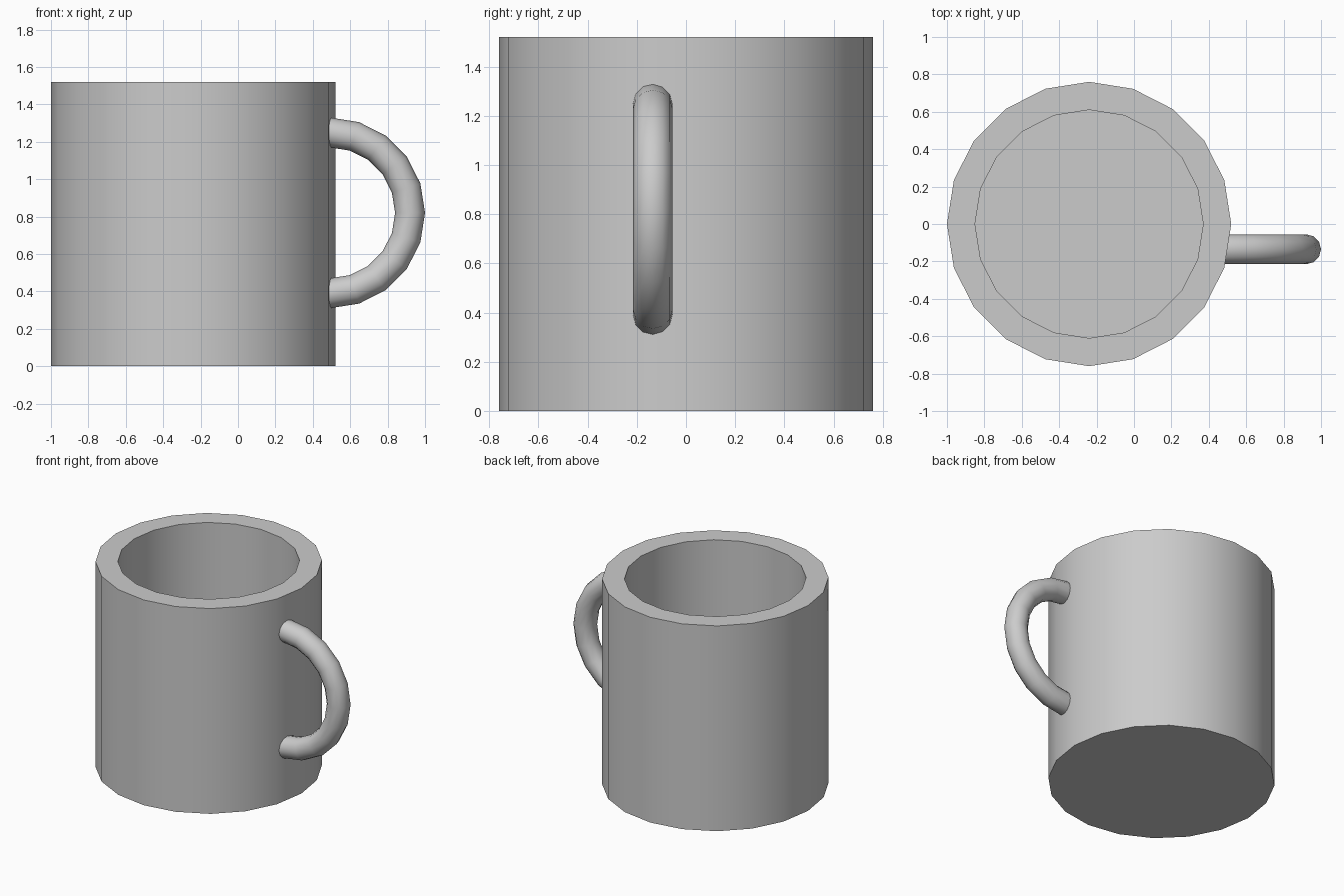
import bpy, bmesh
from math import radians
from mathutils import Matrix

cube = bpy.data.objects.get("Cube")
if cube:
    bpy.data.objects.remove(cube, do_unlink=True)

grey = bpy.data.materials.new("plain grey")
grey.use_nodes = True
colour = (0.6, 0.6, 0.6, 1)
grey.diffuse_color = colour
grey.node_tree.nodes["Principled BSDF"].inputs["Base Color"].default_value = colour


def loft(name, rings, sides):
    """Skin a closed, capped surface over rings given as (matrix, radius)."""
    bm = bmesh.new()
    loops = [bmesh.ops.create_circle(bm, segments=sides, radius=radius, matrix=matrix)["verts"]
             for matrix, radius in rings]
    for low, high in zip(loops, loops[1:]):
        for i in range(sides):
            j = (i + 1) % sides
            bm.faces.new((low[i], low[j], high[j], high[i]))
    bm.faces.new(loops[0])
    bm.faces.new(loops[-1])
    bmesh.ops.recalc_face_normals(bm, faces=bm.faces)
    mesh = bpy.data.meshes.new(name)
    bm.to_mesh(mesh)
    bm.free()
    mesh.materials.append(grey)
    obj = bpy.data.objects.new(name, mesh)
    bpy.context.collection.objects.link(obj)
    bpy.ops.object.select_all(action="DESELECT")
    obj.select_set(True)
    bpy.context.view_layer.objects.active = obj
    bpy.ops.object.shade_smooth_by_angle(angle=radians(40))
    return obj


# Thick-walled cup: outer wall, flat rim, inner wall and floor
radius, height, wall = 0.76, 1.52, 0.15
profile = [(radius, 0), (radius, height), (radius - wall, height), (radius - wall, wall)]
loft("cup_body", [(Matrix.Translation((-0.24, 0, z)), r) for r, z in profile], 20)

# Half-ring handle, its ends running into the cup wall
bend, tube = 0.43, 0.08
centre = Matrix.Translation((0.49, -0.135, 0.82))
arc = [(centre @ Matrix.Rotation(radians(-a), 4, "Y") @ Matrix.Translation((bend, 0, 0)), tube)
       for a in range(-90, 91, 18)]
inward = Matrix.Translation((-0.06, 0, 0))
ends = [(inward @ arc[i][0], tube) for i in (0, -1)]
loft("handle", [ends[0]] + arc + [ends[1]], 12)
